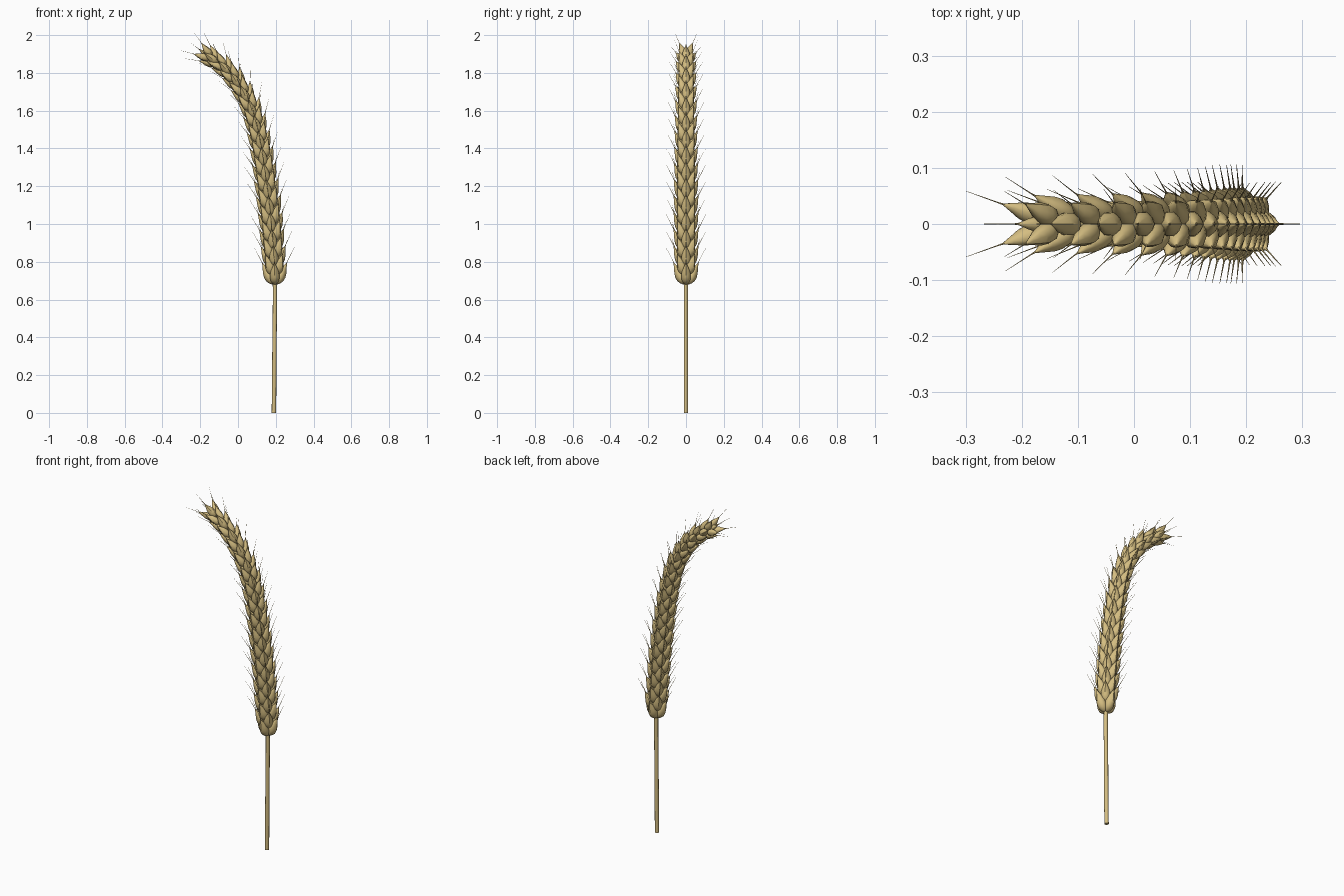
import bpy, bmesh, math
from mathutils import Vector
from mathutils.geometry import interpolate_bezier

if "Cube" in bpy.data.objects:
    bpy.data.objects.remove(bpy.data.objects["Cube"])

mat = bpy.data.materials.new("straw")
mat.diffuse_color = (0.66, 0.51, 0.22, 1)
mat.use_nodes = True
mat.node_tree.nodes["Principled BSDF"].inputs["Base Color"].default_value = mat.diffuse_color

# Centre line of the plant in the XZ plane
pts = [Vector((x, 0, z)) for x, z in [
    (0.19, 0), (0.193, 0.35), (0.195, 0.68), (0.185, 0.88), (0.165, 1.1), (0.123, 1.4),
    (0.073, 1.6), (0.0, 1.74), (-0.07, 1.823), (-0.145, 1.88)]]
path = []
for i in range(len(pts) - 1):
    a, b = pts[i], pts[i + 1]
    p = pts[i - 1] if i else a
    n = pts[i + 2] if i + 2 < len(pts) else b
    path += interpolate_bezier(a, a + (b - p) / 6, b - (n - a) / 6, b, 24)[:-1]
path.append(pts[-1])
dist = [0.0]
for a, b in zip(path, path[1:]):
    dist.append(dist[-1] + (b - a).length)


def frame(s):
    """Point and tangent at distance s along the centre line."""
    i = max(k for k in range(len(dist) - 1) if dist[k] <= s)
    t = (path[i + 1] - path[i]).normalized()
    return path[i] + t * (s - dist[i]), t


def loft(bm, rings):
    """Skin a list of equal-sized point rings and cap both ends."""
    vs = [[bm.verts.new(p) for p in r] for r in rings]
    n = len(vs[0])
    for r, q in zip(vs, vs[1:]):
        for k in range(n):
            bm.faces.new((r[k], r[(k + 1) % n], q[(k + 1) % n], q[k]))
    bm.faces.new(vs[0][::-1])
    bm.faces.new(vs[-1])


def finish(bm, name, angle):
    bmesh.ops.recalc_face_normals(bm, faces=bm.faces)
    me = bpy.data.meshes.new(name)
    bm.to_mesh(me)
    bm.free()
    me.materials.append(mat)
    ob = bpy.data.objects.new(name, me)
    bpy.context.collection.objects.link(ob)
    bpy.ops.object.select_all(action='DESELECT')
    ob.select_set(True)
    bpy.context.view_layer.objects.active = ob
    bpy.ops.object.shade_smooth_by_angle(angle=math.radians(angle))


def ring(c, u, v, ru, rv, n):
    return [c + u * ru * math.cos(2 * math.pi * k / n) + v * rv * math.sin(2 * math.pi * k / n)
            for k in range(n)]


Y = Vector((0, 1, 0))

# Stem, running on through the ear
bm = bmesh.new()
rings = []
N = 48
for i in range(N + 1):
    c, t = frame(dist[-1] * i / N)
    r = 0.0118 - 0.002 * i / N
    rings.append(ring(c, t.cross(Y), Y, r, r, 10))
loft(bm, rings)
finish(bm, "stem", 50)

# Kernel profile: along, outward, radius
HUSK = [(0, .010, .004), (.006, .016, .013), (.018, .023, .021), (.036, .029, .0245),
        (.056, .035, .0235), (.076, .043, .018), (.094, .053, .010), (.112, .063, .0025)]
AWN = [(.104, .059, .004), (.120, .067, .0016), (.155, .085, .001), (.195, .106, .0004)]


def grain(bm, profile, c, t, out, size, n, keel, wide=1.0):
    side = t.cross(out)
    rings = []
    for a, o, r in profile:
        pts = ring(c + (t * a + out * o) * size, out, side, r * size, r * size * wide, n)
        pts[0] += out * r * size * keel
        rings.append(pts)
    loft(bm, rings)


# Whorls of four kernels, each whorl turned 45 degrees from the last, each kernel with an awn
kernels, awns = bmesh.new(), bmesh.new()
start, end, steps = 0.68, dist[-1] - 0.005, 29
for i in range(steps + 1):
    f = i / steps
    c, t = frame(start + (end - start) * f)
    size = 1.0 - 0.22 * max(0, f - 0.3) / 0.7
    for k in range(4):
        ang = math.radians(90 * k + 45 * (i % 2))
        out = t.cross(Y) * math.cos(ang) + Y * math.sin(ang)
        grain(kernels, HUSK, c, t, out, size, 10, 0.12, 1.08)
        grain(awns, AWN, c, t, out, size, 5, 0)

# Closing kernel at the tip
c, t = frame(dist[-1] - 0.001)
grain(kernels, [(a, 0, r * 0.8) for a, o, r in HUSK], c, t, Y, 0.7, 10, 0)
grain(awns, [(a, 0, r) for a, o, r in AWN], c, t, Y, 0.7, 5, 0)

finish(kernels, "kernels", 50)
finish(awns, "awns", 60)
